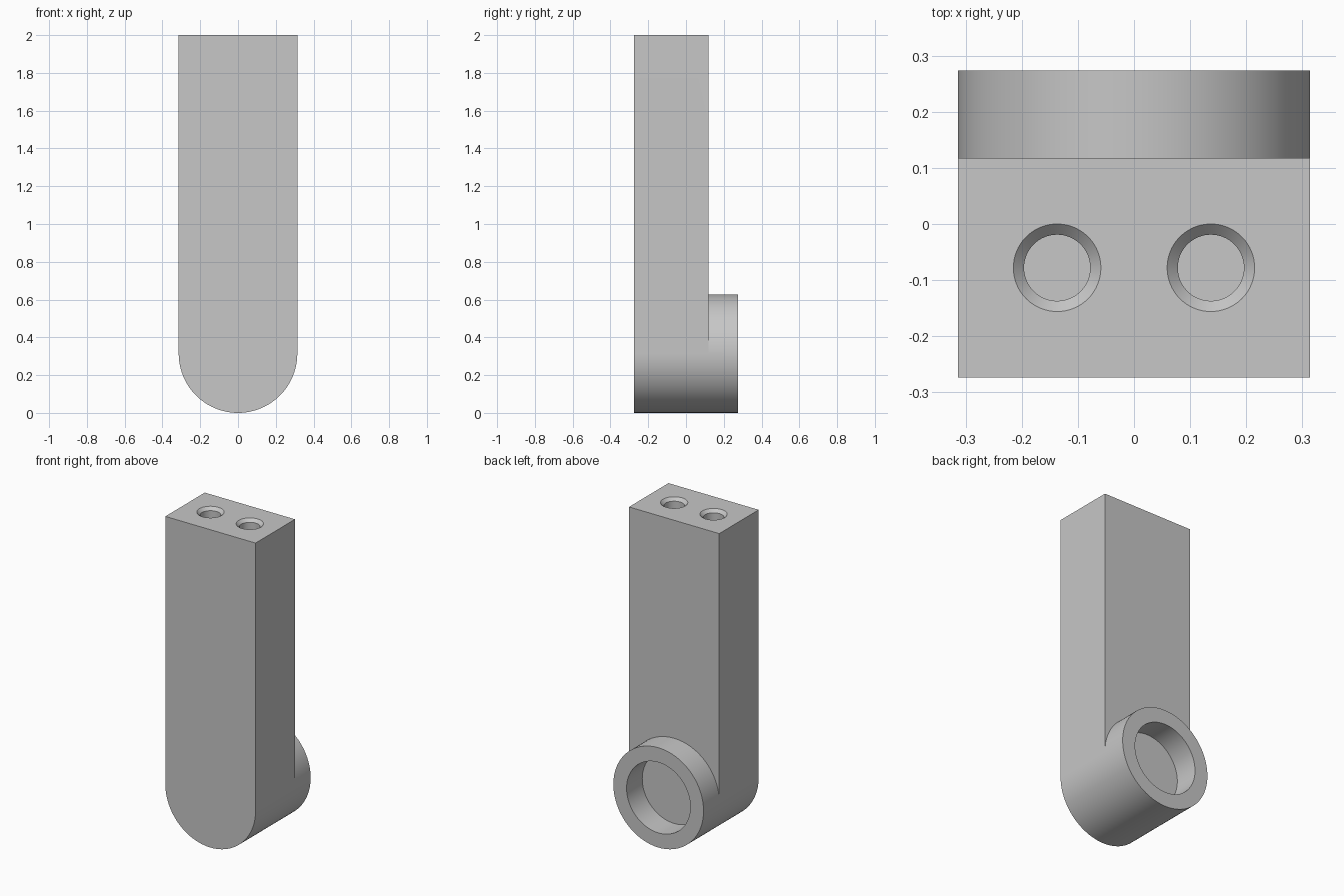
import bpy, bmesh, math

cube = bpy.data.objects.get("Cube")
if cube:
    bpy.data.objects.remove(cube, do_unlink=True)

R, BORE = 0.314, 0.222                      # outer and bore radius
FRONT, MID, BACK, TOP = -0.274, 0.118, 0.274, 2.0
SEG = 96

grey = bpy.data.materials.new("light grey")
grey.use_nodes = True
colour = (0.57, 0.57, 0.57, 1)
grey.diffuse_color = colour
grey.node_tree.nodes["Principled BSDF"].inputs["Base Color"].default_value = colour


def make_object(name, bm):
    bmesh.ops.recalc_face_normals(bm, faces=bm.faces)
    mesh = bpy.data.meshes.new(name)
    bm.to_mesh(mesh)
    bm.free()
    mesh.materials.append(grey)
    obj = bpy.data.objects.new(name, mesh)
    bpy.context.collection.objects.link(obj)
    return obj


def circle(bm, radius, y):
    """Ring of vertices around the bore axis, starting at +x going up."""
    angles = [2 * math.pi * i / SEG for i in range(SEG)]
    return [bm.verts.new((radius * math.cos(a), y, R + radius * math.sin(a))) for a in angles]


def bridge(bm, a, b, closed=True):
    n = len(a)
    for i in range(n if closed else n - 1):
        j = (i + 1) % n
        bm.faces.new((a[i], a[j], b[j], b[i]))


# Arm with rounded lower end and socket ring on the back
bm = bmesh.new()
half = SEG // 2
arc = [math.pi * (1 + i / half) for i in range(half + 1)]
front = [bm.verts.new((R * math.cos(a), FRONT, R + R * math.sin(a))) for a in arc]
front += [bm.verts.new((x, FRONT, TOP)) for x in (R, -R)]
outer_mid = circle(bm, R, MID)
outer_back = circle(bm, R, BACK)
bore_back = circle(bm, BORE, BACK)
bore_floor = circle(bm, BORE, MID)
corners = [bm.verts.new((x, MID, TOP)) for x in (R, -R)]
lower = outer_mid[half:] + outer_mid[:1]
bm.faces.new(front)
bridge(bm, front, lower + corners)
bm.faces.new(outer_mid[:half + 1] + corners[::-1])   # back wall above the ring
bridge(bm, outer_mid, outer_back)
bridge(bm, outer_back, bore_back)
bridge(bm, bore_back, bore_floor)
bm.faces.new(bore_floor)
arm = make_object("arm_with_socket", bm)


# Countersunk screw holes in the top end
def hole_cutter(x):
    bm = bmesh.new()
    profile = [(0.098, TOP + 0.02), (0.059, TOP - 0.019), (0.059, TOP - 0.39)]
    rings = []
    for r, z in profile:
        rings.append([bm.verts.new((x + r * math.cos(2 * math.pi * i / 64),
                                    -0.078 + r * math.sin(2 * math.pi * i / 64), z))
                      for i in range(64)])
    for a, b in zip(rings, rings[1:]):
        bridge(bm, a, b)
    bm.faces.new(rings[0])
    bm.faces.new(rings[-1])
    cutter = make_object("screw_hole_cutter", bm)
    cutter.hide_render = True
    return cutter


bpy.ops.object.select_all(action='DESELECT')
arm.select_set(True)
bpy.context.view_layer.objects.active = arm
for x in (-0.137, 0.137):
    cutter = hole_cutter(x)
    mod = arm.modifiers.new("screw_hole", 'BOOLEAN')
    mod.operation = 'DIFFERENCE'
    mod.solver = 'EXACT'
    mod.object = cutter
    bpy.ops.object.modifier_apply(modifier=mod.name)
    bpy.data.objects.remove(cutter, do_unlink=True)

bpy.ops.object.shade_smooth_by_angle(angle=math.radians(30))
